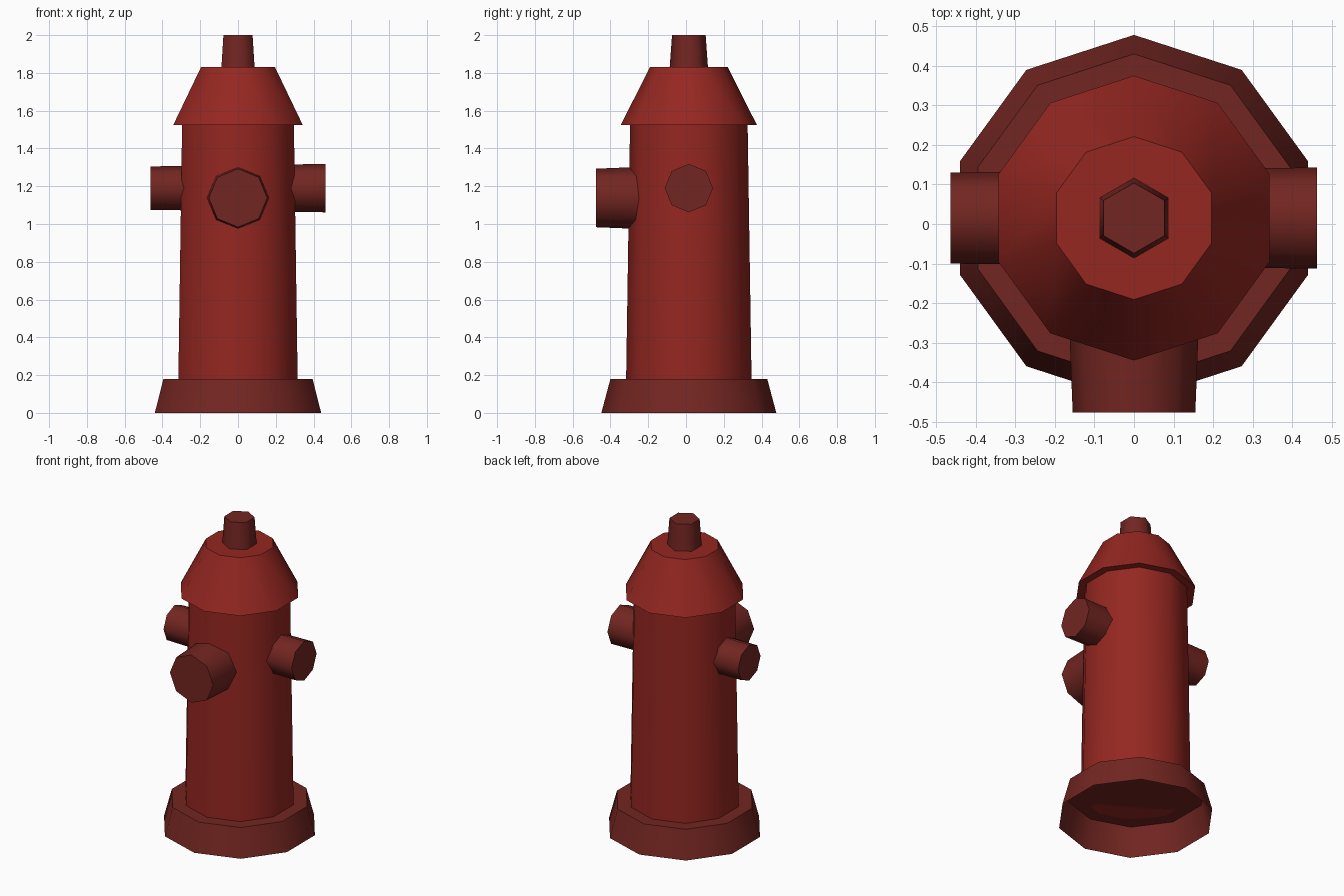
import bpy
import bmesh
from math import radians

if "Cube" in bpy.data.objects:
    bpy.data.objects.remove(bpy.data.objects["Cube"])

CY = 0.015  # barrel axis sits slightly behind the origin


def paint(name, color):
    mat = bpy.data.materials.new(name)
    mat.diffuse_color = (*color, 1)
    mat.use_nodes = True
    mat.node_tree.nodes["Principled BSDF"].inputs["Base Color"].default_value = mat.diffuse_color
    return mat


red = paint("red_paint", (0.3, 0.02, 0.015))
dark_red = paint("dark_red_paint", (0.17, 0.019, 0.015))


def tapered(name, mat, sides, r1, r2, start, length, rot=(0, 0, 0), open_bottom=False):
    """Tapered prism running from start along its rotated z axis."""
    bpy.ops.mesh.primitive_cone_add(vertices=sides, radius1=r1, radius2=r2,
                                    depth=length, location=(0, 0, 0))
    ob = bpy.context.object
    ob.name = name
    bm = bmesh.new()
    bm.from_mesh(ob.data)
    if open_bottom:
        bottom = [f for f in bm.faces if f.normal.z < -0.9]
        bmesh.ops.delete(bm, geom=bottom, context='FACES_ONLY')
    bmesh.ops.translate(bm, verts=bm.verts, vec=(0, 0, length / 2))
    bm.to_mesh(ob.data)
    bm.free()
    ob.location = start
    ob.rotation_euler = [radians(a) for a in rot]
    ob.data.materials.append(mat)
    # round sides shade smooth, rims stay sharp
    bpy.ops.object.shade_smooth_by_angle(angle=radians(62))
    return ob


# Upright parts; the flange is hollow underneath
for name, mat, sides, r1, r2, z1, z2 in (
        ("base_flange", dark_red, 10, 0.463, 0.415, 0.0, 0.18),
        ("barrel", red, 10, 0.332, 0.311, 0.18, 1.54),
        ("bonnet", red, 10, 0.36, 0.206, 1.525, 1.83),
        ("operating_nut", dark_red, 6, 0.102, 0.089, 1.82, 2.0)):
    tapered(name, mat, sides, r1, r2, (0, CY, z1), z2 - z1,
            open_bottom=name == "base_flange")

# Side outlets: one slightly tapered tube straight through the barrel
tapered("side_outlets", dark_red, 8, 0.115, 0.128, (-0.464, CY, 1.19), 0.927, (0, 90, 0))

# Large front outlet
tapered("front_outlet", dark_red, 8, 0.166, 0.155, (0, -0.2, 1.138), 0.276, (90, 0, 0))
